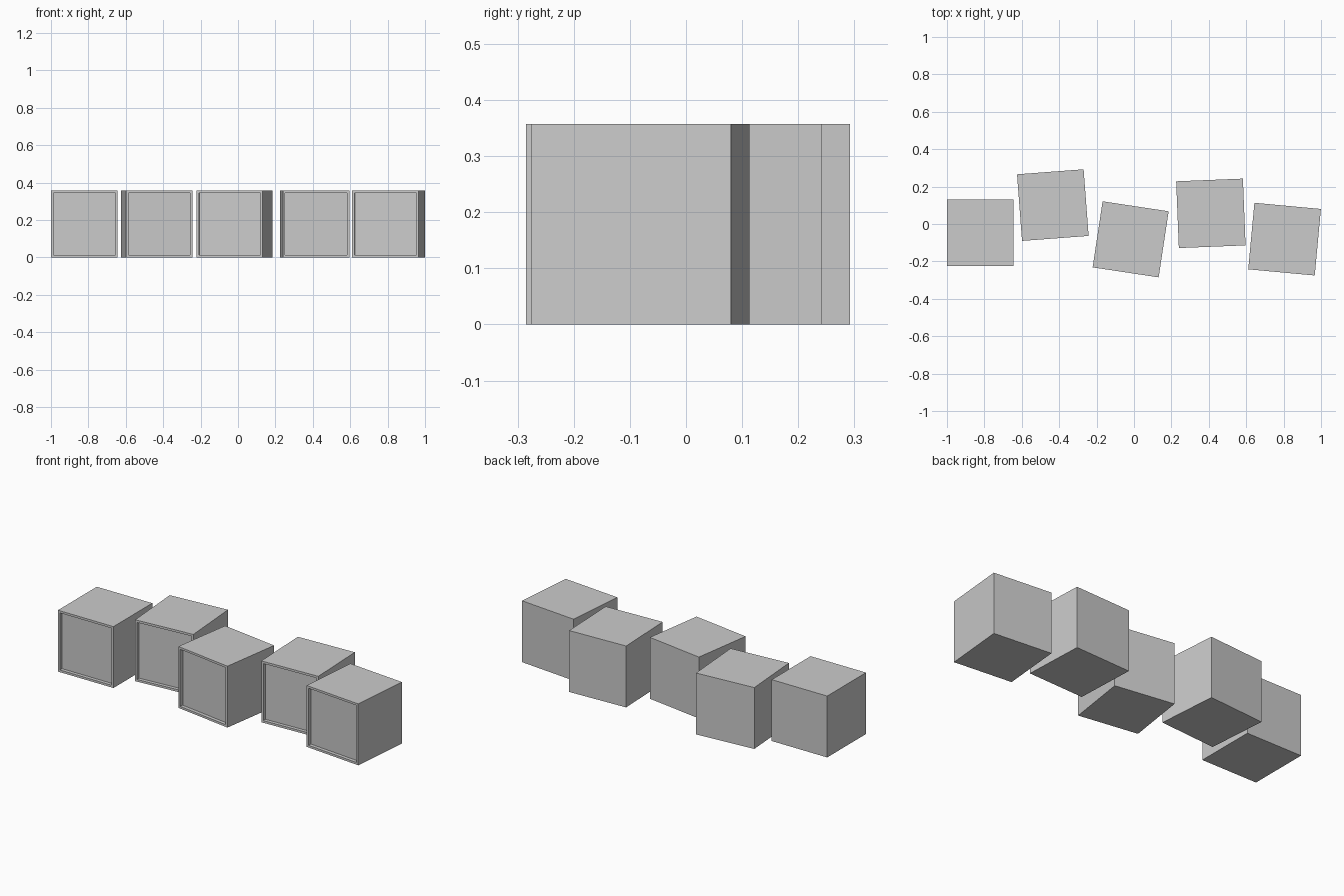
import bpy, bmesh
from math import radians
from mathutils import Matrix

if "Cube" in bpy.data.objects:
    bpy.data.objects.remove(bpy.data.objects["Cube"])

SIZE = 0.357    # block edge length
FRAME = 0.018   # rim width around the front panel
DEPTH = 0.02    # how far the front panel is sunk


def block(name, x, y, angle):
    bm = bmesh.new()
    bmesh.ops.create_cube(bm, size=SIZE)
    bm.normal_update()
    # front panel: thin rim, then straight recess
    front = min(bm.faces, key=lambda f: f.normal.y)
    bmesh.ops.inset_region(bm, faces=[front], thickness=FRAME)
    panel = bmesh.ops.extrude_discrete_faces(bm, faces=[front])["faces"][0]
    bmesh.ops.translate(bm, verts=panel.verts, vec=(0, DEPTH, 0))
    bmesh.ops.recalc_face_normals(bm, faces=bm.faces)
    mesh = bpy.data.meshes.new(name)
    bm.to_mesh(mesh)
    bm.free()
    obj = bpy.data.objects.new(name, mesh)
    obj.matrix_world = (Matrix.Translation((x, y, SIZE / 2))
                        @ Matrix.Rotation(radians(angle), 4, "Z"))
    bpy.context.collection.objects.link(obj)


# row of casually placed blocks: x, y, turn in degrees
PLACES = [(-0.822, -0.047, 0), (-0.434, 0.101, 4.3), (-0.018, -0.082, -8.6),
          (0.411, 0.057, 2.3), (0.805, -0.081, -5.3)]
for i, place in enumerate(PLACES, 1):
    block(f"block_{i}", *place)
